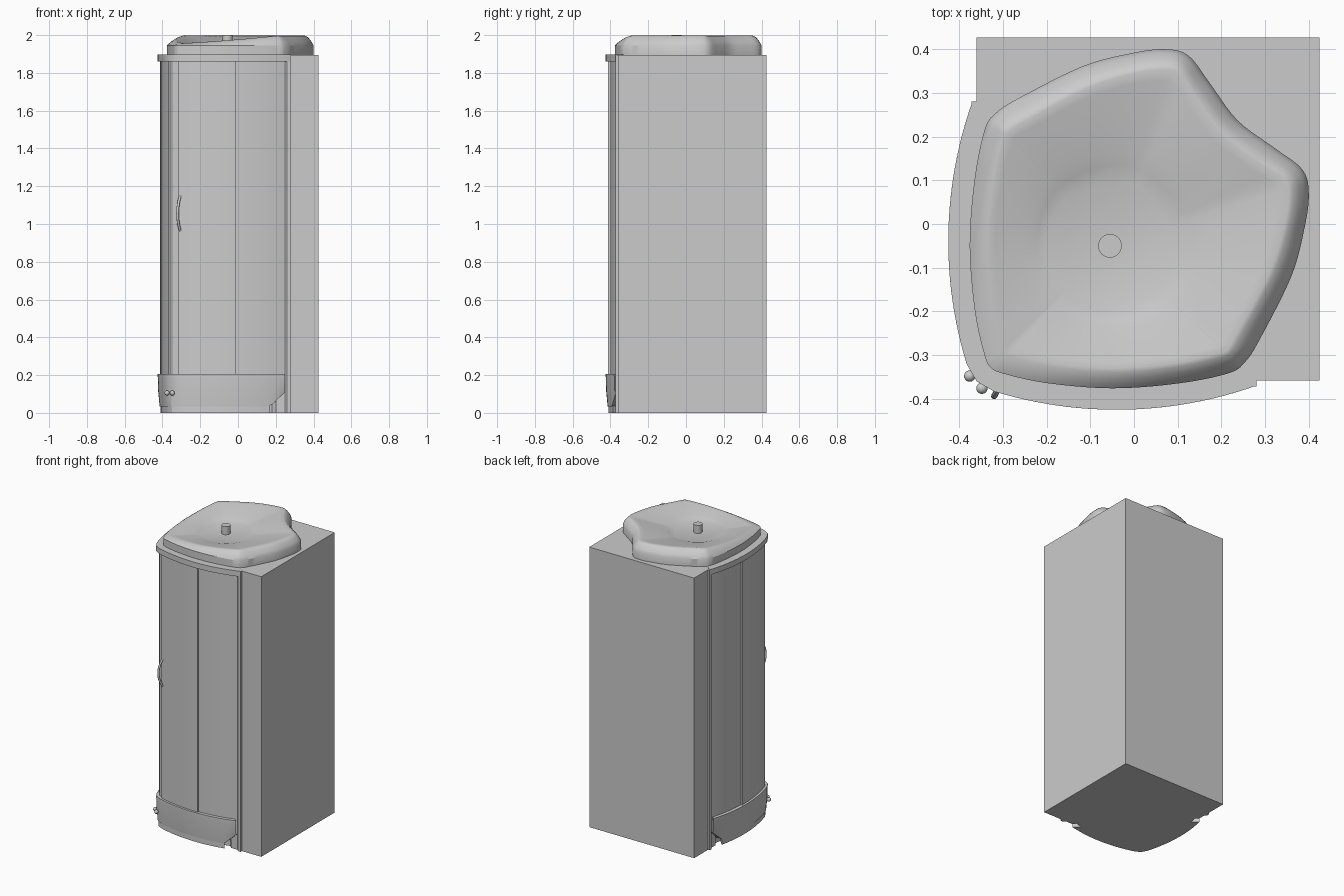
import bpy, bmesh, math
from mathutils import Vector

if "Cube" in bpy.data.objects:
    bpy.data.objects.remove(bpy.data.objects["Cube"])


def make(name, bm, smooth=True):
    bmesh.ops.recalc_face_normals(bm, faces=bm.faces)
    me = bpy.data.meshes.new(name)
    bm.to_mesh(me)
    bm.free()
    ob = bpy.data.objects.new(name, me)
    bpy.context.collection.objects.link(ob)
    if smooth:
        bpy.context.view_layer.objects.active = ob
        bpy.ops.object.select_all(action='DESELECT')
        ob.select_set(True)
        bpy.ops.object.shade_smooth_by_angle(angle=math.radians(30))
    return ob


def loft(name, rings, closed=True, cap=True):
    bm = bmesh.new()
    vs = [[bm.verts.new(p) for p in r] for r in rings]
    n = len(vs[0])
    for a, b in zip(vs, vs[1:]):
        for i in range(n if closed else n - 1):
            j = (i + 1) % n
            bm.faces.new((a[i], a[j], b[j], b[i]))
    if cap:
        bm.faces.new(vs[0])
        bm.faces.new(vs[-1])
    return make(name, bm)


def prism(name, pts, z0, z1):
    return loft(name, [[(x, y, z) for x, y in pts] for z in (z0, z1)])


def swap(pts):
    return [(y, x) for x, y in pts]


def arc(x0, x1, off, n=24):
    # bowed front line, seen from above
    r = 0.958 + off
    xs = [x0 + (x1 - x0) * i / n for i in range(n + 1)]
    return [(x, 0.533 - math.sqrt(r * r - (x + 0.04) ** 2)) for x in xs]


def bow(xmax, off):
    # front, rounded corner and left side, symmetric about the diagonal
    a = arc(xmax, -0.32 - 0.4 * off, off)
    c = -0.36 - 0.7 * off
    return a + [(c, c)] + swap(a[::-1])


# Square rear body, front corner cut away behind the bowed enclosure
prism("rear_walls", [(0.425, -0.358), (0.425, 0.427), (-0.36, 0.427),
                     (-0.36, 0.2), (0.2, -0.358)], 0, 1.895)

# Bowed enclosure
prism("curved_glass", bow(0.25, -0.022), 0.19, 1.87)
prism("top_rail", bow(0.28, 0.0), 1.86, 1.897)
prism("tray_core", bow(0.25, -0.06), 0, 0.19)
prism("tray_rim", bow(0.25, 0.0), 0.19, 0.205)
prism("kick_plinth", bow(0.17, -0.014), 0, 0.045)

# Tray apron with raised ends
rings = []
for off, z in ((0.0, 0.2), (-0.002, 0.12), (-0.01, None), (-0.06, None)):
    ring = []
    for x, y in bow(0.25, off):
        rise = max(0, max(x, y) - 0.17) / 0.08
        low = 0.035 + 0.075 * min(1, rise)
        ring.append((x, y, low if z is None else max(z, low)))
    rings.append(ring)
loft("tray_apron", rings, closed=False, cap=False)

# Doors, seams, posts and knobs for both halves
for side, f in (("front", lambda p: p), ("left", swap)):
    prism(side + "_door", f(arc(-0.02, -0.315, -0.015) + arc(-0.315, -0.02, -0.04)), 0.2, 1.865)
    prism(side + "_seam", f(arc(-0.022, -0.014, -0.012, 2) + arc(-0.014, -0.022, -0.04, 2)), 0.2, 1.865)
    prism(side + "_post", f([(0.255, -0.34), (0.25, -0.362), (0.26, -0.372),
                             (0.28, -0.372), (0.28, -0.34)]), 0, 1.895)
    bm = bmesh.new()
    bmesh.ops.create_uvsphere(bm, u_segments=16, v_segments=10, radius=0.013)
    knob = make(side + "_knob", bm)
    knob.location = (*f([(-0.348, -0.376)])[0], 0.105)

# Arched door handle
cu = bpy.data.curves.new("door_handle", 'CURVE')
cu.dimensions = '3D'
cu.bevel_depth = 0.007
cu.bevel_resolution = 3
cu.use_fill_caps = True
sp = cu.splines.new('POLY')
sp.points.add(16)
for i, p in enumerate(sp.points):
    t = i / 8 - 1
    b = 1 - t * t
    p.co = (-0.306 - 0.014 * b, -0.368 - 0.026 * b, 1.056 + 0.092 * t, 1)
bpy.context.collection.objects.link(bpy.data.objects.new("door_handle", cu))

# Roof: outer and inner edge for one half, mirrored over the diagonal
half = [(-.328, -.328, -.29, -.29), (-.30, -.342, -.27, -.297), (-.2, -.364, -.19, -.317),
        (-.05, -.376, -.05, -.33), (.1, -.365, .09, -.319), (.215, -.342, .19, -.297),
        (.255, -.315, .213, -.288), (.29, -.26, .235, -.25), (.36, -.12, .31, -.11),
        (.39, -.01, .345, 0), (.40, .07, .354, .07), (.385, .125, .343, .105),
        (.32, .175, .285, .14), (.237, .237, .203, .203)]
ctrl = [Vector(p) for p in half] + [Vector((b, a, d, c)) for a, b, c, d in half[-2:0:-1]]
pts = []
n = len(ctrl)
for i in range(n):
    p0, p1, p2, p3 = (ctrl[(i + k) % n] for k in (-1, 0, 1, 2))
    for s in range(5):
        t = s / 5
        pts.append(0.5 * (2 * p1 + (p2 - p0) * t + (2 * p0 - 5 * p1 + 4 * p2 - p3) * t * t
                          + (3 * p1 - p0 - 3 * p2 + p3) * t ** 3))


def rim_z(p):
    return 1.957 + 0.04 * min(1, max(0, (p[2] + p[3] + 0.58) / 0.5))


CX, CY, CR, CZ = -0.055, -0.05, 0.148, 1.945
rings = [[(p[0], p[1], 1.89) for p in pts]]
for u, h in ((0, 0), (0.2, 0.35), (0.5, 0.7), (0.8, 0.95), (1, 1)):
    rings.append([(p[0] + (p[2] - p[0]) * u, p[1] + (p[3] - p[1]) * u,
                   1.945 + (rim_z(p) - 1.945) * h) for p in pts])
for u in (0.1, 0.3, 0.5, 0.7, 0.85, 1):
    ring = []
    for p in pts:
        a = math.atan2(p[3] - CY, p[2] - CX)
        ex, ey = CX + CR * math.cos(a), CY + CR * math.sin(a)
        ring.append((p[2] + (ex - p[2]) * u, p[3] + (ey - p[3]) * u,
                     CZ + (rim_z(p) - CZ) * (1 - u) ** 0.8))
    rings.append(ring)
loft("roof_dish", rings)

# Water inlet pipe in the roof dish
circle = [(CX + 0.027 * math.cos(i * math.pi / 16), CY + 0.027 * math.sin(i * math.pi / 16))
          for i in range(32)]
prism("inlet_pipe", circle, 1.94, 2.0)
